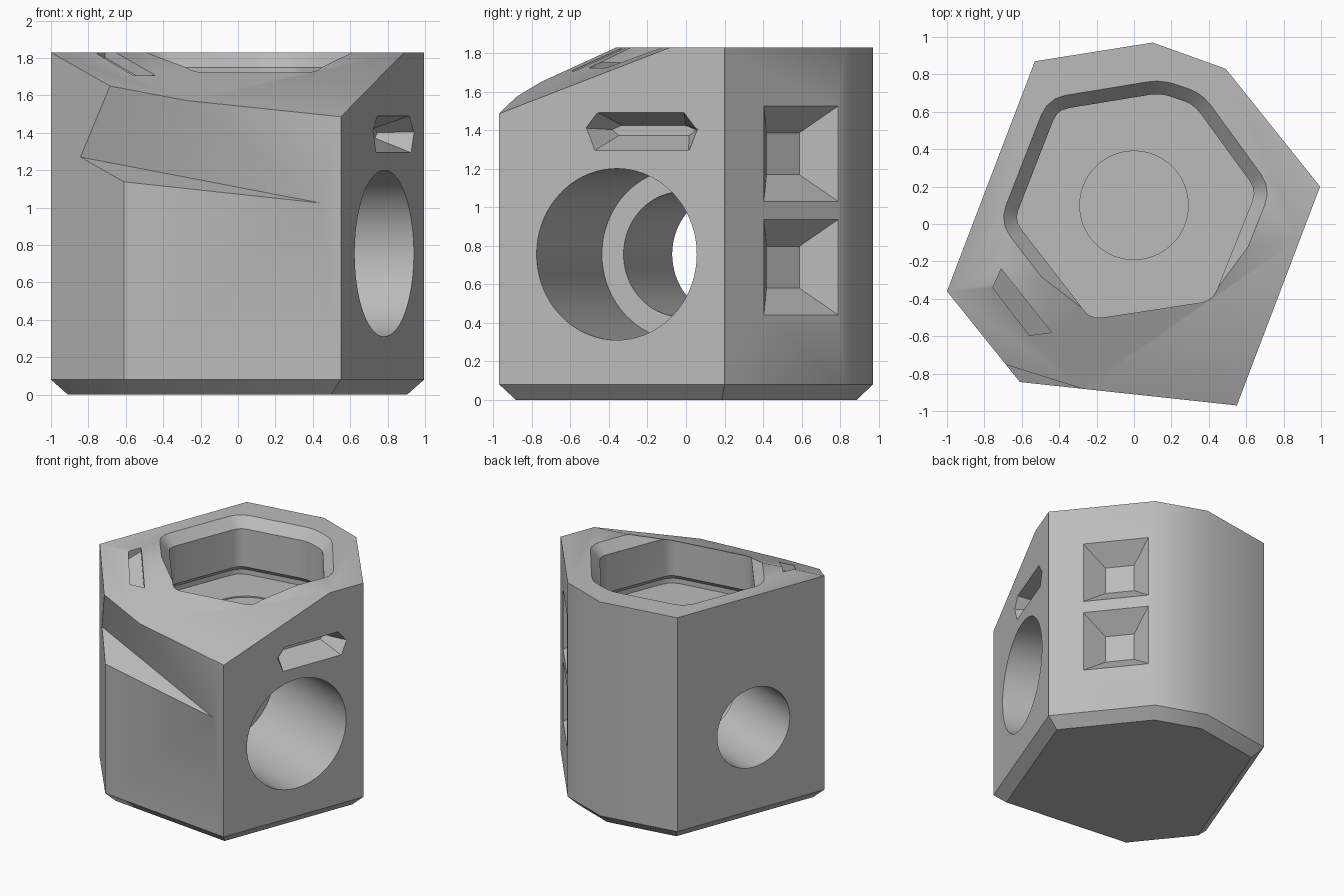
import bpy
import bmesh
import math
from mathutils import Vector

cube = bpy.data.objects.get("Cube")
if cube:
    bpy.data.objects.remove(cube, do_unlink=True)

grey = bpy.data.materials.new("plain grey")
grey.use_nodes = True
colour = (0.5, 0.5, 0.5, 1)
grey.diffuse_color = colour
grey.node_tree.nodes["Principled BSDF"].inputs["Base Color"].default_value = colour
HEIGHT = 1.83


def offset(poly, d):
    """Move every side of a counter-clockwise polygon outward by d."""
    pts = [Vector(p) for p in poly]
    out = []
    for i, p in enumerate(pts):
        a = (p - pts[i - 1]).normalized()
        b = (pts[(i + 1) % len(pts)] - p).normalized()
        na, nb = Vector((a.y, -a.x)), Vector((b.y, -b.x))
        out.append(p + (na + nb) * d / (1 + na.dot(nb)))
    return out


def rounded(poly, r, steps=3):
    """Replace each corner with a short curve."""
    pts = [Vector(p) for p in poly]
    out = []
    for i, p in enumerate(pts):
        a = p + (pts[i - 1] - p).normalized() * r
        b = p + (pts[(i + 1) % len(pts)] - p).normalized() * r
        for k in range(steps + 1):
            t = k / steps
            out.append(a * (1 - t) ** 2 + p * 2 * t * (1 - t) + b * t * t)
    return out


def level(poly, z):
    return [Vector((p[0], p[1], z)) for p in poly]


def loft(name, rings):
    """Closed solid through rings with equal point counts."""
    bm = bmesh.new()
    loops = [[bm.verts.new(p) for p in ring] for ring in rings]
    for lo, hi in zip(loops, loops[1:]):
        for i in range(len(lo)):
            j = (i + 1) % len(lo)
            bm.faces.new((lo[i], lo[j], hi[j], hi[i]))
    bm.faces.new(loops[0][::-1])
    bm.faces.new(loops[-1])
    bmesh.ops.recalc_face_normals(bm, faces=bm.faces)
    mesh = bpy.data.meshes.new(name)
    bm.to_mesh(mesh)
    bm.free()
    mesh.materials.append(grey)
    ob = bpy.data.objects.new(name, mesh)
    bpy.context.collection.objects.link(ob)
    return ob


def side_frame(a, b):
    """Along and outward directions of a wall."""
    along = Vector((b[0] - a[0], b[1] - a[1], 0)).normalized()
    return along, Vector((along.y, -along.x, 0))


def wall_pocket(name, centre, frame, shape, depth, shrink_s, shrink_z):
    """Tapered cutter going into a wall, open on the outside."""
    along, out = frame
    rings = []
    for d in (-0.04, depth):
        ks = 1 + (shrink_s - 1) * d / depth
        kz = 1 + (shrink_z - 1) * d / depth
        rings.append([centre - out * d + along * s * ks + Vector((0, 0, z * kz))
                      for s, z in shape])
    return loft(name, rings)


def bore(name, centre, frame, radius, start, end):
    """Round cutter running into a wall."""
    circle = [(radius * math.cos(a), radius * math.sin(a))
              for a in (2 * math.pi * i / 72 for i in range(72))]
    along, out = frame
    return loft(name, [[centre - out * d + along * s + Vector((0, 0, z))
                        for s, z in circle] for d in (start, end)])


# Body: seven-sided block with a chamfered foot
outline = [(-1, -0.36), (-0.61, -0.845), (0.55, -0.97), (0.995, 0.2),
           (0.49, 0.83), (0.10, 0.97), (-0.53, 0.87)]
body = loft("body", [level(offset(outline, -0.08), 0), level(outline, 0.08),
                     level(outline, HEIGHT)])

# Sloping front part of the top
bm = bmesh.new()
bm.from_mesh(body.data)
cut = bmesh.ops.bisect_plane(
    bm, geom=bm.verts[:] + bm.edges[:] + bm.faces[:], dist=0.0005,
    plane_co=(0.89, -0.08, HEIGHT), plane_no=(0.061, -0.410, 1), clear_outer=True)
bmesh.ops.holes_fill(bm, edges=[e for e in bm.edges if e.is_boundary])
bmesh.ops.recalc_face_normals(bm, faces=bm.faces)
bm.to_mesh(body.data)
bm.free()

cutters = []

# Wedge notch over the front corner
left, tip = Vector((-0.84, -0.557, 1.27)), Vector((0.44, -0.958, 1.025))
rise, spread = Vector((0.32, -0.394, 0.76)), Vector((0, -1.055, -0.43))
run = (tip - left) * 0.3
cutters.append(loft("notch_cutter", [[p, p + rise, p + spread]
                                     for p in (left - run, tip + run)]))

# Pocket in the top: bevelled rim, straight wall, slight undercut
pocket = rounded([(-0.23, -0.51), (0.42, -0.41), (0.655, 0.18), (0.32, 0.64),
                  (0.14, 0.70), (-0.41, 0.61), (-0.64, 0.02)], 0.06)
steps = [(0, 1.36), (0.04, 1.36001), (0.04, 1.40), (0, 1.44), (0, 1.75),
         (0.07, HEIGHT), (0.105, 1.87)]
cutters.append(loft("pocket_cutter", [level(offset(pocket, d), z)
                                      for d, z in steps[1:]]))
disc = [(0.29 * math.cos(a), 0.1 + 0.29 * math.sin(a))
        for a in (2 * math.pi * i / 64 for i in range(64))]
cutters.append(loft("disc_cutter", [level(disc, 1.35), level(disc, 1.4)]))

# Slot in the sloping top, floor parallel to the slope
slot = [(-0.755, -0.34), (-0.56, -0.595), (-0.44, -0.58), (-0.71, -0.24)]
floor = [Vector((x, y, HEIGHT - 0.06 + 0.41 * (y + 0.08) - 0.061 * (x - 0.89)))
         for x, y in slot]
cutters.append(loft("top_slot_cutter", [floor, level(slot, 2)]))

# Stepped round hole through the body
right = side_frame(outline[2], outline[3])
hole = Vector((0.782, -0.36, 0.755))
cutters.append(bore("wide_bore_cutter", hole, right, 0.445, -0.1, 0.955))
cutters.append(bore("narrow_bore_cutter", hole, right, 0.325, 0.8, 1.9))

# Long slot above the hole
slot_shape = [(-0.31, 0.01), (-0.26, -0.105), (0.26, -0.105),
              (0.31, 0.005), (0.235, 0.09), (-0.24, 0.09)]
cutters.append(wall_pocket("side_slot_cutter", Vector((0.831, -0.23, 1.4)), right,
                           slot_shape, 0.18, 0.75, 0.27))

# Two square tapered pockets on the rear wall
rear = side_frame(outline[3], outline[4])
square = [(-0.247, -0.247), (0.247, -0.247), (0.247, 0.247), (-0.247, 0.247)]
for z in (0.688, 1.277):
    cutters.append(wall_pocket("square_cutter", Vector((0.677, 0.597, z)), rear,
                               square, 0.15, 0.44, 0.44))

# Apply the cuts and shade
bpy.ops.object.select_all(action='DESELECT')
body.select_set(True)
bpy.context.view_layer.objects.active = body
for cutter in cutters:
    cutter.hide_render = True
    mod = body.modifiers.new(cutter.name, 'BOOLEAN')
    mod.operation = 'DIFFERENCE'
    mod.solver = 'EXACT'
    mod.object = cutter
    bpy.ops.object.modifier_apply(modifier=mod.name)
    bpy.data.objects.remove(cutter, do_unlink=True)
bpy.ops.object.shade_smooth_by_angle(angle=math.radians(33))
